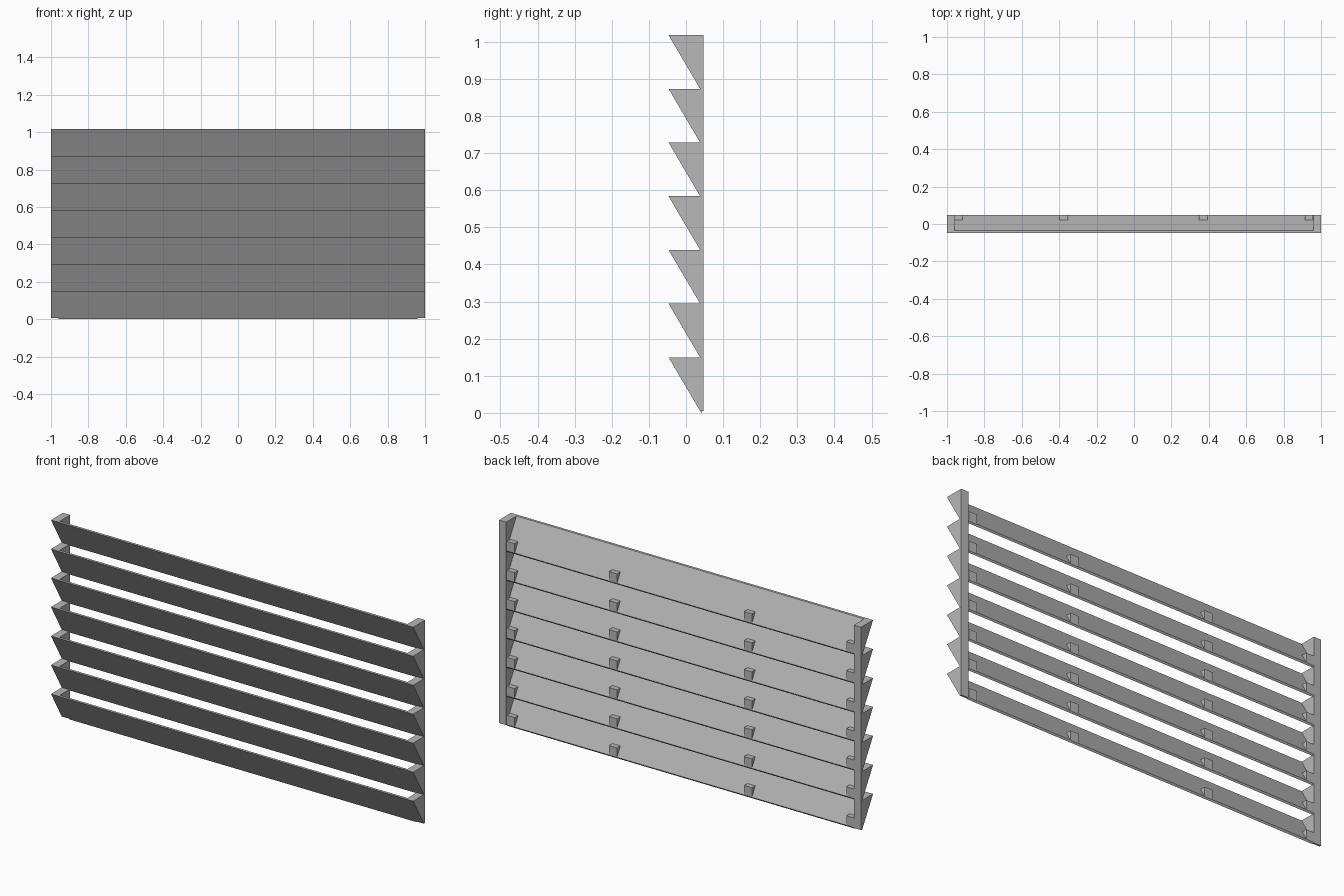
import bpy
import bmesh

cube = bpy.data.objects.get("Cube")
if cube:
    bpy.data.objects.remove(cube, do_unlink=True)

COUNT = 7
TOP = 1.018
PITCH = 0.1447
FRONT, BACK, VALLEY = -0.047, 0.047, 0.038
HALF, POST = 1.0, 0.04

grey = bpy.data.materials.new("louvre_grey")
grey.use_nodes = True
colour = (0.48, 0.48, 0.48, 1)
grey.diffuse_color = colour
grey.node_tree.nodes["Principled BSDF"].inputs["Base Color"].default_value = colour


def extrude_x(name, profile, x0, x1):
    """Prism with a (y, z) profile running from x0 to x1."""
    bm = bmesh.new()
    face = bm.faces.new([bm.verts.new((x0, y, z)) for y, z in profile])
    result = bmesh.ops.extrude_face_region(bm, geom=[face])
    moved = [g for g in result["geom"] if isinstance(g, bmesh.types.BMVert)]
    bmesh.ops.translate(bm, verts=moved, vec=(x1 - x0, 0, 0))
    bmesh.ops.recalc_face_normals(bm, faces=bm.faces)
    mesh = bpy.data.meshes.new(name)
    bm.to_mesh(mesh)
    bm.free()
    mesh.materials.append(grey)
    obj = bpy.data.objects.new(name, mesh)
    bpy.context.collection.objects.link(obj)
    return obj


# Sawtooth end posts
saw = [(BACK, TOP)]
for i in range(COUNT):
    top = TOP - i * PITCH
    saw += [(FRONT, top), (VALLEY, top - PITCH)]
saw.append((BACK, TOP - COUNT * PITCH))
extrude_x("right_post", saw, -HALF, -HALF + POST)
extrude_x("left_post", saw, HALF - POST, HALF)

# Slanted slats with small support blocks behind their lower edges
inner = HALF - POST
for i in range(COUNT):
    top = TOP - i * PITCH
    low = TOP - (i + 1) * PITCH
    slat = [(FRONT, top), (VALLEY + 0.003, low - 0.005),
            (BACK, low + 0.003), (FRONT + 0.013, top)]
    extrude_x(f"slat_{i + 1}", slat, -inner, inner)
    block = [(BACK, low + 0.002), (BACK, low + 0.05), (0.018, low + 0.05)]
    for j, x in enumerate((-0.94, -0.375, 0.37, 0.935)):
        extrude_x(f"block_{i + 1}_{j + 1}", block, x - 0.022, x + 0.022)
